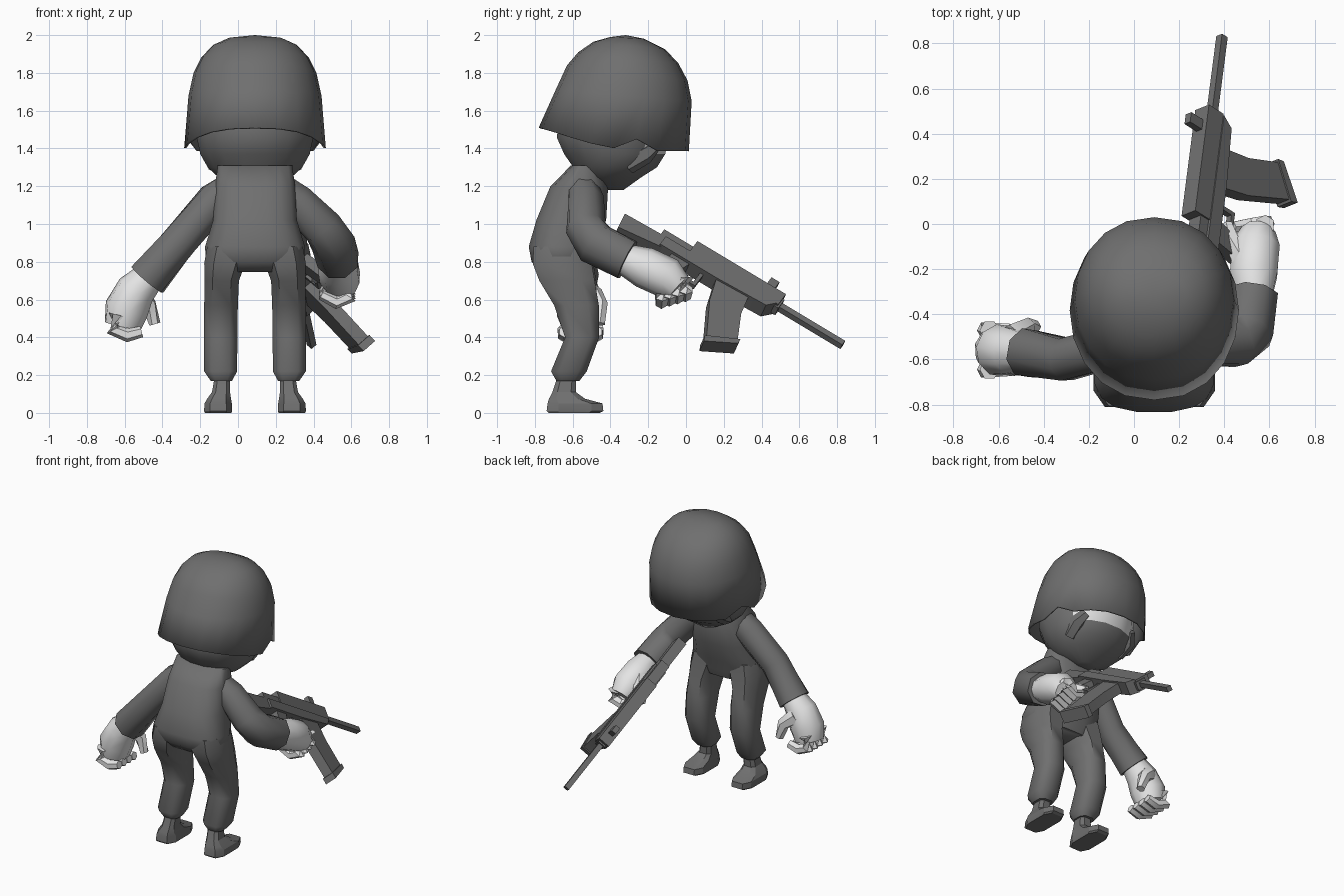
import bpy, bmesh, math
from mathutils import Vector, Matrix

if "Cube" in bpy.data.objects:
    bpy.data.objects.remove(bpy.data.objects["Cube"])


def material(name, v):
    m = bpy.data.materials.new(name)
    m.diffuse_color = (v, v, v, 1)
    m.use_nodes = True
    m.node_tree.nodes["Principled BSDF"].inputs["Base Color"].default_value = m.diffuse_color
    return m


DARK = material("dark_grey", 0.16)
LIGHT = material("light_grey", 0.78)
CX = 0.09  # centre line of the body


def finish(name, bm, mats, angle=40, rule=None):
    bmesh.ops.recalc_face_normals(bm, faces=bm.faces[:])
    if rule:
        for f in bm.faces:
            f.material_index = 1 if rule(f) else 0
    me = bpy.data.meshes.new(name)
    bm.to_mesh(me)
    bm.free()
    ob = bpy.data.objects.new(name, me)
    bpy.context.collection.objects.link(ob)
    for m in mats:
        me.materials.append(m)
    bpy.ops.object.select_all(action='DESELECT')
    ob.select_set(True)
    bpy.context.view_layer.objects.active = ob
    bpy.ops.object.shade_smooth_by_angle(angle=math.radians(angle))
    return ob


def loft(bm, rings, start=True, end=True):
    vs = [[bm.verts.new(p) for p in r] for r in rings]
    n = len(vs[0])
    for a, b in zip(vs, vs[1:]):
        for i in range(n):
            j = (i + 1) % n
            bm.faces.new((a[i], a[j], b[j], b[i]))
    if start:
        bm.faces.new(vs[0])
    if end:
        bm.faces.new(vs[-1])


def stack(name, rows, n=12, power=0.8, mats=(DARK,), angle=40, rule=None):
    """Horizontal rings: (z, centre x, half width, y back, y front)."""
    rings = []
    for z, cx, rx, y0, y1 in rows:
        ring = []
        for i in range(n):
            t = 2 * math.pi * (i + 0.5) / n
            c, s = math.cos(t), math.sin(t)
            c = math.copysign(abs(c) ** power, c)
            s = math.copysign(abs(s) ** power, s)
            ring.append((cx + rx * c, (y0 + y1) / 2 + (y1 - y0) / 2 * s, z))
        rings.append(ring)
    bm = bmesh.new()
    loft(bm, rings)
    return finish(name, bm, mats, angle, rule)


def tube(name, pts, mat, n=8, angle=40):
    """Round sections (x, y, z, radius) along a path."""
    rings = []
    for i, p in enumerate(pts):
        a = Vector(pts[max(i - 1, 0)][:3])
        b = Vector(pts[min(i + 1, len(pts) - 1)][:3])
        q = (b - a).to_track_quat('Z', 'Y')
        c = Vector(p[:3])
        rings.append([c + q @ Vector((p[3] * math.cos(2 * math.pi * (k + .5) / n),
                                      p[3] * math.sin(2 * math.pi * (k + .5) / n), 0))
                      for k in range(n)])
    bm = bmesh.new()
    loft(bm, rings)
    return finish(name, bm, (mat,), angle)


# Helmet: tilted rings (back y, back z, front y, front z, half width)
levels = [(-.78, 1.51, .015, 1.385, .375), (-.69, 1.71, .03, 1.65, .352),
          (-.63, 1.84, .008, 1.76, .325), (-.57, 1.91, -.04, 1.85, .285),
          (-.49, 1.965, -.11, 1.925, .225), (-.40, 1.99, -.22, 1.98, .14)]
rings = []
for k, (y0, z0, y1, z1, w) in enumerate(levels):
    ring = []
    for i in range(20):
        t = 2 * math.pi * i / 20
        c, s = math.cos(t), math.sin(t)
        z = z0 + (z1 - z0) * (s + 1) / 2
        if k == 0:  # rim drops at the sides with a notch over each ear
            z += -.045 * abs(c) ** 3 + .06 * math.exp(-((s - .31) / .12) ** 2)
        ring.append((CX + w * math.copysign(abs(c) ** .9, c), y0 + (y1 - y0) * (s + 1) / 2, z))
    rings.append(ring)
bm = bmesh.new()
loft(bm, rings, start=False, end=False)
bm.verts.ensure_lookup_table()
top = bm.verts.new((CX, -.32, 2.0))
last = bm.verts[100:120]
for i in range(20):
    bm.faces.new((last[i], last[(i + 1) % 20], top))
helmet = finish("helmet", bm, (DARK,), 50)
mod = helmet.modifiers.new("thickness", 'SOLIDIFY')
mod.thickness = 0.012

# Masked head with a bare strip of face under the helmet rim
stack("head", [(1.18, CX, .07, -.43, -.33), (1.25, CX, .2, -.57, -.23),
               (1.3, CX, .255, -.6, -.15), (1.37, CX, .295, -.65, -.105),
               (1.46, CX, .315, -.69, -.085), (1.58, CX, .315, -.67, -.085),
               (1.7, CX, .28, -.6, -.1)],
      n=16, power=.95, mats=(DARK, LIGHT),
      rule=lambda f: 1.38 < f.calc_center_median().z < 1.6 and f.normal.y > .6)
# Cheek guards of the mask
for side in (-1, 1):
    tube("mask_cheek", [(CX + side * .2, -.31, 1.31, .05), (CX + side * .215, -.22, 1.37, .055),
                        (CX + side * .19, -.16, 1.42, .035)], DARK, 6)

# Torso
stack("torso", [(1.31, CX, .2, -.61, -.45), (1.2, CX, .215, -.72, -.41),
                (1.02, CX, .225, -.795, -.42), (.88, CX, .268, -.835, -.48),
                (.8, CX, .265, -.82, -.5), (.745, CX, .2, -.765, -.52)], n=16, power=.75, angle=60)

# Legs and shoes
for side, label in ((-1, "left"), (1, "right")):
    stack(label + "_leg", [(.88, CX + side * .14, .12, -.815, -.5),
                           (.79, CX + side * .16, .115, -.82, -.49),
                           (.7, CX + side * .176, .096, -.785, -.475),
                           (.57, CX + side * .18, .094, -.705, -.455),
                           (.4, CX + side * .182, .094, -.645, -.455),
                           (.22, CX + side * .182, .092, -.72, -.52),
                           (.17, CX + side * .178, .06, -.69, -.56)], n=8, power=.7, angle=50)
    stack(label + "_shoe", [(.2, CX + side * .172, .042, -.68, -.58),
                            (.11, CX + side * .18, .05, -.71, -.58),
                            (.075, CX + side * .19, .066, -.73, -.53),
                            (.05, CX + side * .195, .076, -.74, -.435),
                            (.01, CX + side * .195, .078, -.745, -.43),
                            (.0, CX + side * .195, .074, -.735, -.45)],
          n=8, power=.6, angle=25)

# Sleeves
tube("left_sleeve", [(-.02, -.56, 1.21, .08), (-.12, -.55, 1.13, .1),
                     (-.3, -.6, .92, .1), (-.48, -.57, .705, .113)], DARK, 8, 60)
tube("right_sleeve", [(.2, -.55, 1.21, .08), (.31, -.53, 1.12, .1),
                      (.45, -.53, .98, .108), (.505, -.48, .895, .118),
                      (.53, -.31, .81, .115)], DARK, 8, 60)

# Left hand hanging with curled fingers
tube("left_hand", [(-.46, -.57, .73, .08), (-.54, -.565, .65, .105),
                   (-.59, -.56, .55, .118), (-.61, -.555, .46, .1)], LIGHT, 10, 50)
tube("left_thumb", [(-.54, -.5, .63, .06), (-.47, -.455, .57, .042),
                    (-.44, -.455, .47, .03)], LIGHT, 6)
for i in range(4):
    y = -.645 + i * .058
    tube("left_finger", [(-.64, y, .52, .045), (-.66, y, .44, .04),
                         (-.585, y, .41, .036), (-.51, y, .43, .03)], LIGHT, 6)

# Right hand closed round the grip
tube("right_hand", [(.53, -.34, .82, .08), (.53, -.22, .77, .11),
                    (.54, -.1, .715, .11), (.55, -.04, .66, .08)], LIGHT, 10, 50)
tube("right_thumb", [(.48, -.15, .77, .055), (.43, -.07, .74, .04),
                     (.41, -.0, .71, .028)], LIGHT, 6)
for i in range(4):
    y, z = -.13 + i * .042, .625 + i * .012
    tube("right_finger", [(.58, y, z + .05, .045), (.59, y + .005, z - .01, .04),
                          (.52, y, z - .04, .035), (.44, y - .01, z, .027)], LIGHT, 6)

# Rifle frame: origin at the muzzle, axes side / along barrel / up
along = Vector((.11, .85, -.51)).normalized()
up = Vector((-.7, .42, .6))
up = (up - along * up.dot(along)).normalized()
FRAME = Matrix((along.cross(up), along, up)).transposed()
MUZZLE = Vector((.39, .83, .36))


def plate(name, profile, width):
    """Profile of (along, up) points extruded sideways in the rifle frame."""
    bm = bmesh.new()
    loft(bm, [[MUZZLE + FRAME @ Vector((s, t, u)) for t, u in profile]
              for s in (-width / 2, width / 2)])
    return finish(name, bm, (DARK,), 25)


def bar(name, t0, t1, u0, u1, width):
    return plate(name, [(t0, u0), (t1, u0), (t1, u1), (t0, u1)], width)


bar("barrel", -.42, 0, -.018, .018, .036)
bar("barrel_collar", -.42, -.39, -.04, .035, .06)
bar("upper_receiver", -.95, -.4, -.03, .064, .085)
plate("lower_receiver", [(-1.1, -.03), (-1.1, -.1), (-.75, -.1), (-.45, -.085), (-.41, -.03)], .095)
plate("stock", [(-1.35, -.03), (-1.335, -.14), (-1.08, -.1), (-1.08, -.02)], .07)
bar("rear_block", -1.13, -.95, -.06, .02, .07)
bar("front_sight", -.52, -.47, .06, .14, .035)
plate("grip", [(-1.02, -.09), (-1.05, -.3), (-.97, -.31), (-.91, -.09)], .06)
bar("trigger_guard_front", -.84, -.82, -.19, -.09, .03)
bar("trigger_guard_base", -.95, -.82, -.2, -.18, .03)
plate("magazine", [(-.76, -.05), (-.56, -.05), (-.53, -.22), (-.46, -.4), (-.6, -.505), (-.71, -.25)], .07)
plate("magazine_base", [(-.45, -.39), (-.445, -.425), (-.6, -.54), (-.615, -.5)], .085)
